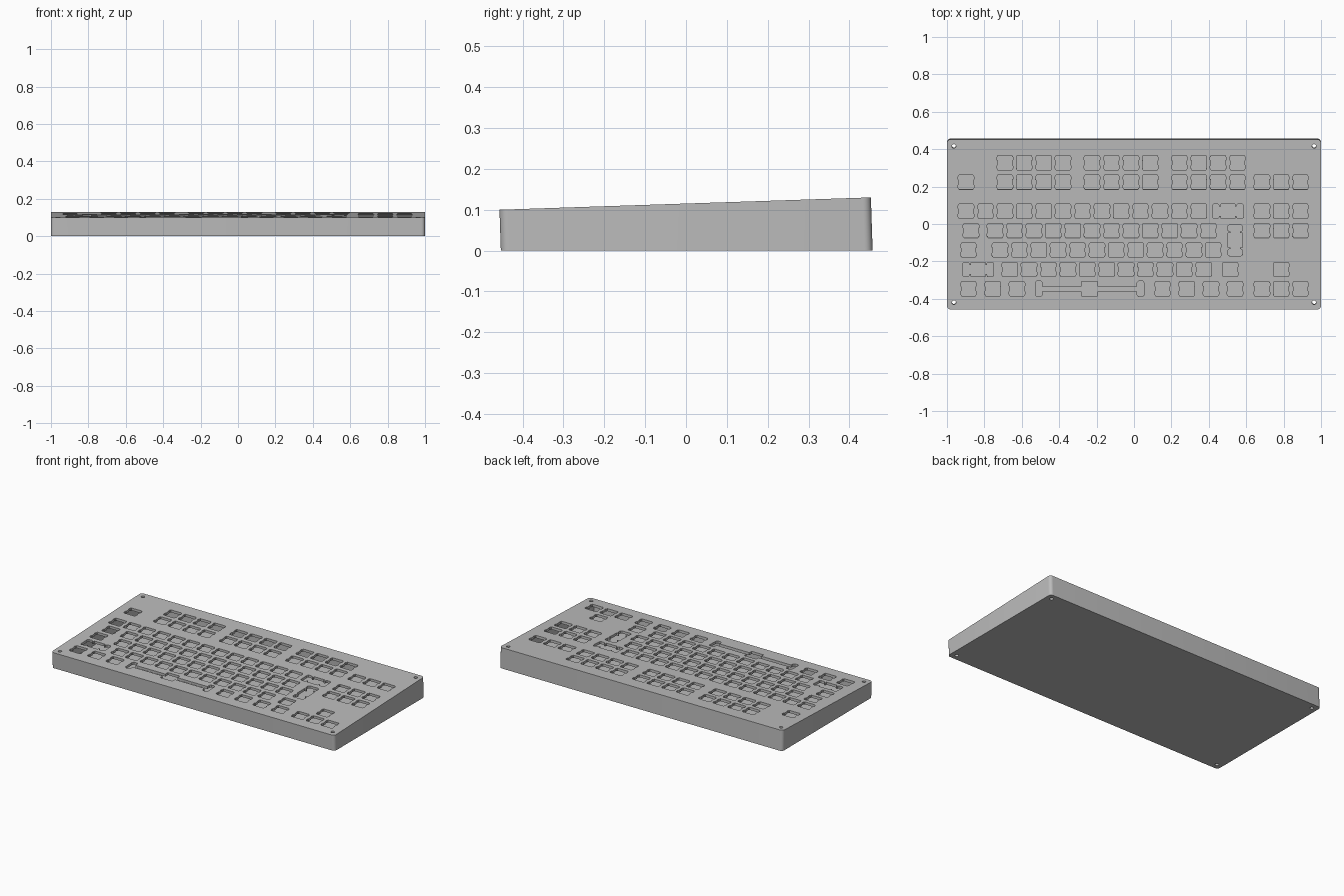
import bpy, bmesh, math
from mathutils import Matrix, Vector

cube = bpy.data.objects.get("Cube")
if cube:
    bpy.data.objects.remove(cube, do_unlink=True)

U = 0.1037            # key pitch
MM = U / 19.05        # one millimetre
X0 = -0.898           # centre of the first key column
HALF_X, HALF_Y = 1.0, 0.455
TILT = Matrix.Translation((0, -0.002, 0.115)) @ Matrix.Rotation(math.radians(1.9), 4, "X")

grey = bpy.data.materials.new("case_grey")
grey.use_nodes = True
grey.diffuse_color = (0.5, 0.5, 0.5, 1)
grey.node_tree.nodes["Principled BSDF"].inputs["Base Color"].default_value = (0.5, 0.5, 0.5, 1)


def mirrored(quadrant):
    """Full outline from first-quadrant points listed from the x axis to the y axis."""
    half = quadrant + [(-x, y) for x, y in reversed(quadrant)]
    return half + [(-x, -y) for x, y in half]


def rounded_rect(hx, hy, r, steps=6):
    arc = [math.pi / 2 * i / steps for i in range(steps + 1)]
    return mirrored([(hx - r + r * math.cos(a), hy - r + r * math.sin(a)) for a in arc])


def circle(r, n=20):
    return [(r * math.cos(2 * math.pi * i / n), r * math.sin(2 * math.pi * i / n)) for i in range(n)]


def add_prism(bm, outline, bottom, top, cx=0, cy=0):
    low = [bm.verts.new((x + cx, y + cy, bottom)) for x, y in outline]
    high = [bm.verts.new((x + cx, y + cy, top)) for x, y in outline]
    bm.faces.new(low[::-1])
    bm.faces.new(high)
    for i in range(len(low)):
        j = (i + 1) % len(low)
        bm.faces.new((low[i], low[j], high[j], high[i]))


def make_object(name, bm, floor=None):
    """Tilt the mesh and, if asked, cut it off level at the floor height."""
    bm.transform(TILT)
    if floor is not None:
        bmesh.ops.bisect_plane(bm, geom=bm.verts[:] + bm.edges[:] + bm.faces[:],
                               plane_co=Vector((0, 0, floor)), plane_no=(0, 0, 1), clear_inner=True)
        bmesh.ops.holes_fill(bm, edges=[e for e in bm.edges if e.is_boundary], sides=0)
    bmesh.ops.recalc_face_normals(bm, faces=bm.faces[:])
    mesh = bpy.data.meshes.new(name)
    bm.to_mesh(mesh)
    bm.free()
    mesh.materials.append(grey)
    obj = bpy.data.objects.new(name, mesh)
    bpy.context.collection.objects.link(obj)
    return obj


# Outer shell: rounded wedge with a level base
bm = bmesh.new()
add_prism(bm, rounded_rect(HALF_X, HALF_Y, 0.02), -0.25, 0)
case = make_object("keyboard_case", bm, floor=0)

# Hollow interior under the switch plate
bm = bmesh.new()
add_prism(bm, rounded_rect(0.948, 0.425, 0.004, 2), -0.25, -0.016)
cavity = make_object("cavity_cutter", bm, floor=0.02)

# Cutout outlines in millimetres
KEY = [(7, 2), (7.8, 2.9), (7.8, 5.5), (7, 6.2), (7, 7)]
WIDE = [(15.3, 5.6), (14.2, 7), (9.6, 7), (8.5, 5.6), (8.5, 4.6), (7, 4.6), (7, 7)]
SPACE = [(53.4, 6), (52, 7.7), (48, 7.7), (46.6, 6), (46.6, 2.5), (7.8, 2.5), (7.8, 7)]


def cutout(quadrant, turned=False):
    pts = [(x * MM, y * MM) for x, y in mirrored(quadrant)]
    return [(-y, x) for x, y in pts] if turned else pts


def run(start, count, step=1):
    return [start + i * step for i in range(count)]


# Key columns per row, keyed by height in row units below the number row
functions = run(2, 4) + run(6.5, 4) + run(11, 4)
cluster = run(15.25, 3)
rows = {
    -2.5: functions,
    -1.5: [0] + functions + cluster,
    0: run(0, 13) + cluster,
    1: [0.25] + run(1.5, 12) + cluster,
    2: [0.125] + run(1.75, 12),
    3: run(2.25, 11) + [13.625, 16.25],
    4: run(0.125, 3, 1.25) + run(10.125, 4, 1.25) + cluster,
}
stabilised = [(13.5, 0, WIDE, False), (13.875, 1.5, WIDE, True),
              (0.625, 3, WIDE, False), (6.375, 4, SPACE, False)]

bm = bmesh.new()
places = [(c, r, KEY, False) for r, cols in rows.items() for c in cols] + stabilised
for col, row, shape, turned in places:
    add_prism(bm, cutout(shape, turned), -0.03, 0.02, X0 + col * U, 0.07 - row * U)
keys = make_object("key_hole_cutter", bm)

# Corner screw holes, right through the case
bm = bmesh.new()
for sx in (-1, 1):
    for sy in (-1, 1):
        add_prism(bm, circle(0.011), -0.25, 0.02, sx * 0.963, sy * 0.418)
screws = make_object("screw_hole_cutter", bm)

cutters = (cavity, keys, screws)
for cutter in cutters:
    cutter.hide_render = True
    mod = case.modifiers.new(cutter.name, "BOOLEAN")
    mod.operation = "DIFFERENCE"
    mod.solver = "EXACT"
    mod.object = cutter

# Bake the cuts and drop the cutters
result = bpy.data.meshes.new_from_object(case.evaluated_get(bpy.context.evaluated_depsgraph_get()))
case.modifiers.clear()
case.data = result
for cutter in cutters:
    bpy.data.objects.remove(cutter, do_unlink=True)

bpy.ops.object.select_all(action="DESELECT")
case.select_set(True)
bpy.context.view_layer.objects.active = case
bpy.ops.object.shade_smooth_by_angle(angle=math.radians(30))
